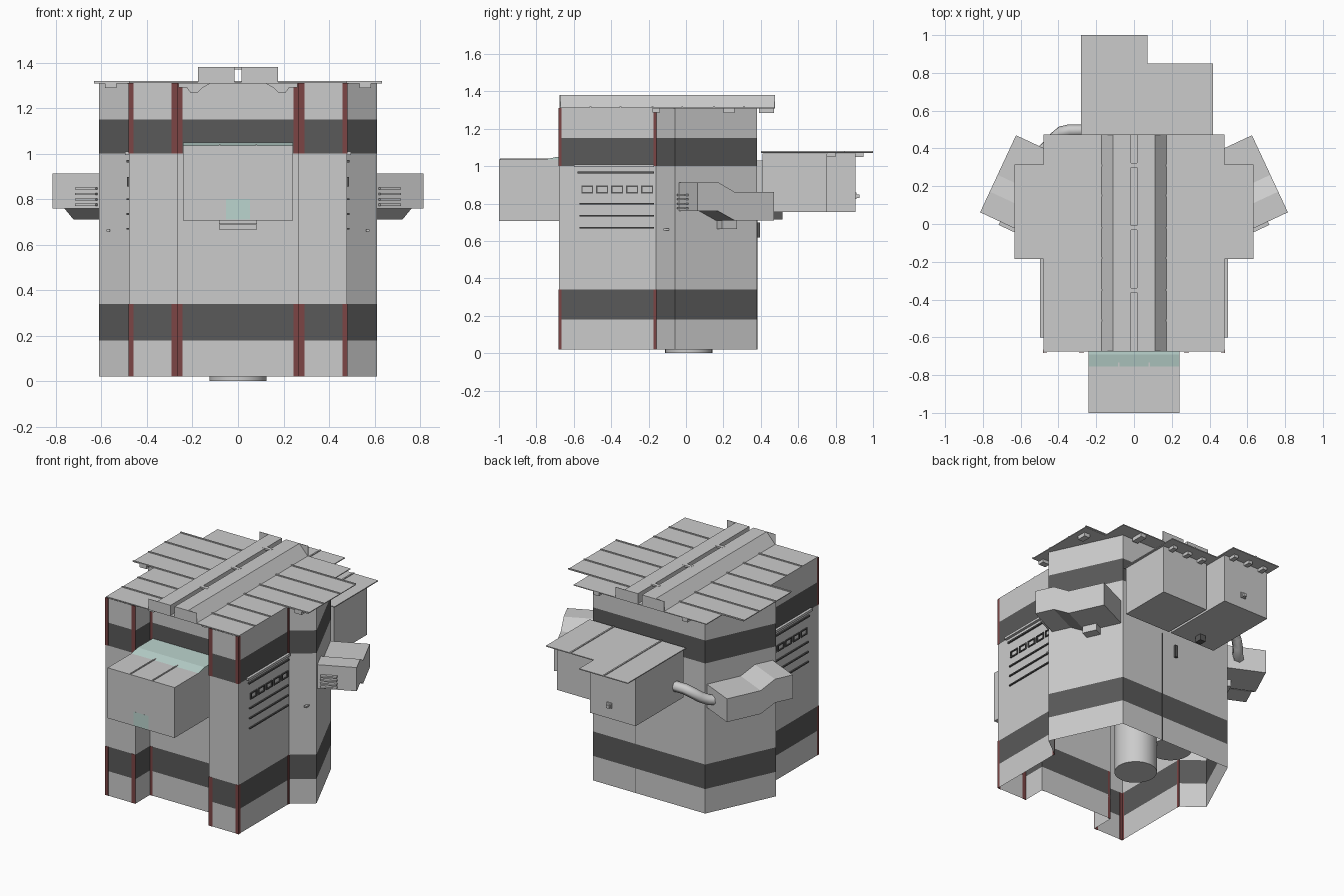
import bpy, bmesh, math
from mathutils import Vector

if "Cube" in bpy.data.objects:
    bpy.data.objects.remove(bpy.data.objects["Cube"])


def material(name, rgb):
    m = bpy.data.materials.new(name)
    m.diffuse_color = (*rgb, 1)
    m.use_nodes = True
    m.node_tree.nodes["Principled BSDF"].inputs["Base Color"].default_value = m.diffuse_color
    return m


DARK = material("dark_band", (0.10, 0.10, 0.10))
LIGHT = material("light_band", (0.55, 0.55, 0.55))
RED = material("red_trim", (0.20, 0.06, 0.06))
GLASS = material("pale_glass", (0.50, 0.66, 0.62))


def finish(name, bm, mat=None):
    bmesh.ops.recalc_face_normals(bm, faces=bm.faces)
    me = bpy.data.meshes.new(name)
    bm.to_mesh(me)
    bm.free()
    ob = bpy.data.objects.new(name, me)
    bpy.context.collection.objects.link(ob)
    if mat:
        me.materials.append(mat)
    return ob


def box(name, x, y, z, mat=None):
    bm = bmesh.new()
    bmesh.ops.create_cube(bm, size=1)
    for v in bm.verts:
        for i, (a, b) in enumerate((x, y, z)):
            v.co[i] = a + (b - a) * (v.co[i] + 0.5)
    return finish(name, bm, mat)


def pair(name, x, y, z, mat=None):
    for s in (-1, 1):
        box(name, sorted((s * x[0], s * x[1])), y, z, mat)


def prism(name, pts, place, d0, d1, mat=None, caps=True):
    """Extrude a profile; place(u, v, d) maps it into space."""
    bm = bmesh.new()
    a = [bm.verts.new(place(u, v, d0)) for u, v in pts]
    b = [bm.verts.new(place(u, v, d1)) for u, v in pts]
    n = len(pts)
    for i in range(n):
        j = (i + 1) % n
        bm.faces.new((a[i], a[j], b[j], b[i]))
    if caps:
        bm.faces.new(a)
        bm.faces.new(b)
    return finish(name, bm, mat)


# Hollow body, stacked in coloured bands
half = [(0.265, -0.53), (0.265, -0.68), (0.48, -0.68), (0.48, -0.16),
        (0.61, -0.06), (0.405, 0.38)]
plan = half + [(-x, y) for x, y in reversed(half)]
levels = [(0.02, 0.18, LIGHT), (0.18, 0.34, DARK), (0.34, 1.0, None),
          (1.0, 1.15, DARK), (1.15, 1.31, LIGHT)]
for z0, z1, mat in levels:
    prism("body_wall", plan, lambda u, v, d: (u, v, d), z0, z1, mat, caps=False)

# Red corner trims
for z in ((0.02, 0.34), (1.0, 1.31)):
    pair("front_trim", (0.46, 0.481), (-0.682, -0.679), z, RED)
    pair("inner_trim", (0.264, 0.292), (-0.682, -0.679), z, RED)
    pair("recess_trim", (0.245, 0.264), (-0.533, -0.530), z, RED)
    pair("side_front_trim", (0.479, 0.482), (-0.682, -0.665), z, RED)
    pair("side_rear_trim", (0.479, 0.482), (-0.175, -0.157), z, RED)

# Roof panels in rows with raised seams
rows = [-0.675, -0.51, -0.35, -0.18, -0.02, 0.15, 0.31, 0.475]
for i, (y0, y1) in enumerate(zip(rows, rows[1:])):
    w = 0.633 if 3 <= i <= 5 else 0.48
    box("roof_panel", (-w, w), (y0, y1), (1.309, 1.314))
    if i:
        ws = 0.633 if 3 <= i <= 6 else 0.48
        box("roof_seam", (-ws, ws), (y0 - 0.005, y0 + 0.005), (1.313, 1.319))

# Twin ridge ducts with square end plates
for s in (-1, 1):
    prism("ridge_duct", [(0.015, 1.312), (0.175, 1.312), (0.112, 1.38), (0.015, 1.38)],
          lambda u, v, d: (s * u, d, v), -0.675, 0.475)
    for y in (-0.675, 0.472):
        box("ridge_end_plate", sorted((s * 0.015, s * 0.175)), (y, y + 0.003), (1.312, 1.38))
for y in (-0.35, -0.02, 0.31):
    box("ridge_clip", (-0.03, 0.03), (y - 0.012, y + 0.012), (1.37, 1.381))

# Brackets below the roof
for s in (-1, 1):
    prism("recess_hanger", [(0.12, 1.31), (0.262, 1.31), (0.262, 1.29), (0.225, 1.29),
                            (0.21, 1.27), (0.175, 1.27), (0.155, 1.29)],
          lambda u, v, d: (s * u, d, v), -0.62, -0.56)
pair("eave_clip", (0.535, 0.585), (-0.18, -0.14), (1.288, 1.31))
pair("rear_eave_clip", (0.30, 0.34), (0.39, 0.47), (1.285, 1.31))
pair("slant_eave_clip", (0.56, 0.60), (0.20, 0.26), (1.285, 1.31))

# Front box, glass and vents
box("front_box", (-0.242, 0.242), (-1.0, -0.53), (0.707, 1.036))
for x in (-0.08, 0.08):
    box("front_box_seam", (x - 0.004, x + 0.004), (-0.995, -0.72), (1.034, 1.041))
prism("glass_slope", [(-0.76, 1.035), (-0.535, 1.035), (-0.535, 1.05), (-0.69, 1.05)],
      lambda u, v, d: (d, u, v), -0.242, 0.242, GLASS)
box("front_window", (-0.053, 0.053), (-1.0, -0.995), (0.71, 0.8), GLASS).location.y = -0.0005
box("front_step", (-0.083, 0.083), (-0.66, -0.53), (0.69, 0.71))
box("front_step_lower", (-0.083, 0.083), (-0.63, -0.53), (0.667, 0.688))

# Side rails, slots and rods
pair("side_rail", (0.478, 0.497), (-0.6, -0.17), (0.995, 1.01))
pair("side_rail_lower", (0.478, 0.49), (-0.58, -0.17), (0.962, 0.972), DARK)
for z in (0.67, 0.735, 0.8):
    pair("side_rod", (0.48, 0.489), (-0.57, -0.17), (z - 0.004, z + 0.004), DARK)
for i in range(5):
    y = -0.56 + i * 0.08
    for z in (0.855, 0.89):
        pair("slot_rim", (0.478, 0.487), (y, y + 0.064), (z, z + 0.007), DARK)
    for yy in (y, y + 0.057):
        pair("slot_post", (0.478, 0.487), (yy, yy + 0.007), (0.855, 0.897), DARK)
pair("small_lamp", (0.562, 0.578), (-0.12, -0.09), (0.657, 0.667))

# Stepped side ducts standing out from the slanted walls
t = Vector((-0.205, 0.44)).normalized()
n = Vector((0.44, 0.205)).normalized()
step = [(0.024, 0.76), (0.145, 0.76), (0.243, 0.71), (0.474, 0.71),
        (0.474, 0.862), (0.243, 0.862), (0.145, 0.914), (0.024, 0.914)]
for s in (-1, 1):
    def out(u, v, d):
        return (s * (0.61 + t.x * u + n.x * d), -0.06 + t.y * u + n.y * d, v)
    prism("side_duct", step, out, -0.01, 0.237)
    prism("duct_foot", [(0.25, 0.665), (0.34, 0.665), (0.34, 0.712), (0.25, 0.712)],
          out, 0.0, 0.06)
    for k in range(4):
        z = 0.77 + k * 0.024
        prism("duct_grille", [(0.005, z), (0.026, z), (0.026, z + 0.01), (0.005, z + 0.01)],
              out, 0.02, 0.12, LIGHT)

# Rear boxes with overhanging lids
for x0, x1, yb, yl in ((-0.27, 0.06, 0.905, 1.0), (0.075, 0.405, 0.755, 0.85)):
    box("rear_box", (x0, x1), (0.41, yb), (0.755, 1.068))
    box("rear_lid", (x0 - 0.01, x1 + 0.012), (0.40, yl), (1.07, 1.076))
    xm = (x0 + x1) / 2
    box("rear_lid_seam", (xm - 0.005, xm + 0.005), (0.40, yl), (1.075, 1.081))
    for dx in (-0.11, 0, 0.11):
        box("rear_lid_hook", (xm + dx - 0.015, xm + dx + 0.015), (yb, yb + 0.045), (1.05, 1.07))
    box("rear_box_neck", (x0 + 0.03, x1 - 0.03), (0.375, 0.415), (0.85, 1.03))
box("rear_knob_plate", (-0.10, -0.065), (0.9, 0.912), (0.825, 0.86))
box("rear_knob", (-0.092, -0.073), (0.905, 0.928), (0.83, 0.85))
box("rear_drain", (-0.12, -0.08), (0.47, 0.515), (0.715, 0.757), DARK)
box("rear_latch", (-0.01, 0.01), (0.378, 0.395), (0.62, 0.70), DARK)
box("rear_wall_seam", (0.098, 0.102), (0.378, 0.382), (0.02, 0.75), DARK)

# Bent pipe from rear box to side duct
cu = bpy.data.curves.new("bent_pipe", "CURVE")
cu.dimensions = "3D"
cu.bevel_depth = 0.033
cu.bevel_resolution = 1
cu.use_fill_caps = True
path = [(-0.26, 0.495, 0.86), (-0.34, 0.495, 0.86), (-0.385, 0.485, 0.845),
        (-0.42, 0.455, 0.815), (-0.455, 0.415, 0.79), (-0.50, 0.37, 0.785)]
sp = cu.splines.new("POLY")
sp.points.add(len(path) - 1)
for p, c in zip(sp.points, path):
    p.co = (*c, 1)
bpy.context.collection.objects.link(bpy.data.objects.new("bent_pipe", cu))

# Round shafts inside the open base
for x, y, z in ((0.0, 0.015, 0.0), (-0.2, 0.1, 0.19)):
    bm = bmesh.new()
    bmesh.ops.create_cone(bm, cap_ends=True, segments=32, radius1=0.126, radius2=0.126,
                          depth=1.3 - z)
    bmesh.ops.translate(bm, verts=bm.verts, vec=(x, y, (1.3 + z) / 2))
    ob = finish("inner_shaft", bm)
    bpy.context.view_layer.objects.active = ob
    ob.select_set(True)
    bpy.ops.object.shade_smooth_by_angle()
    ob.select_set(False)
